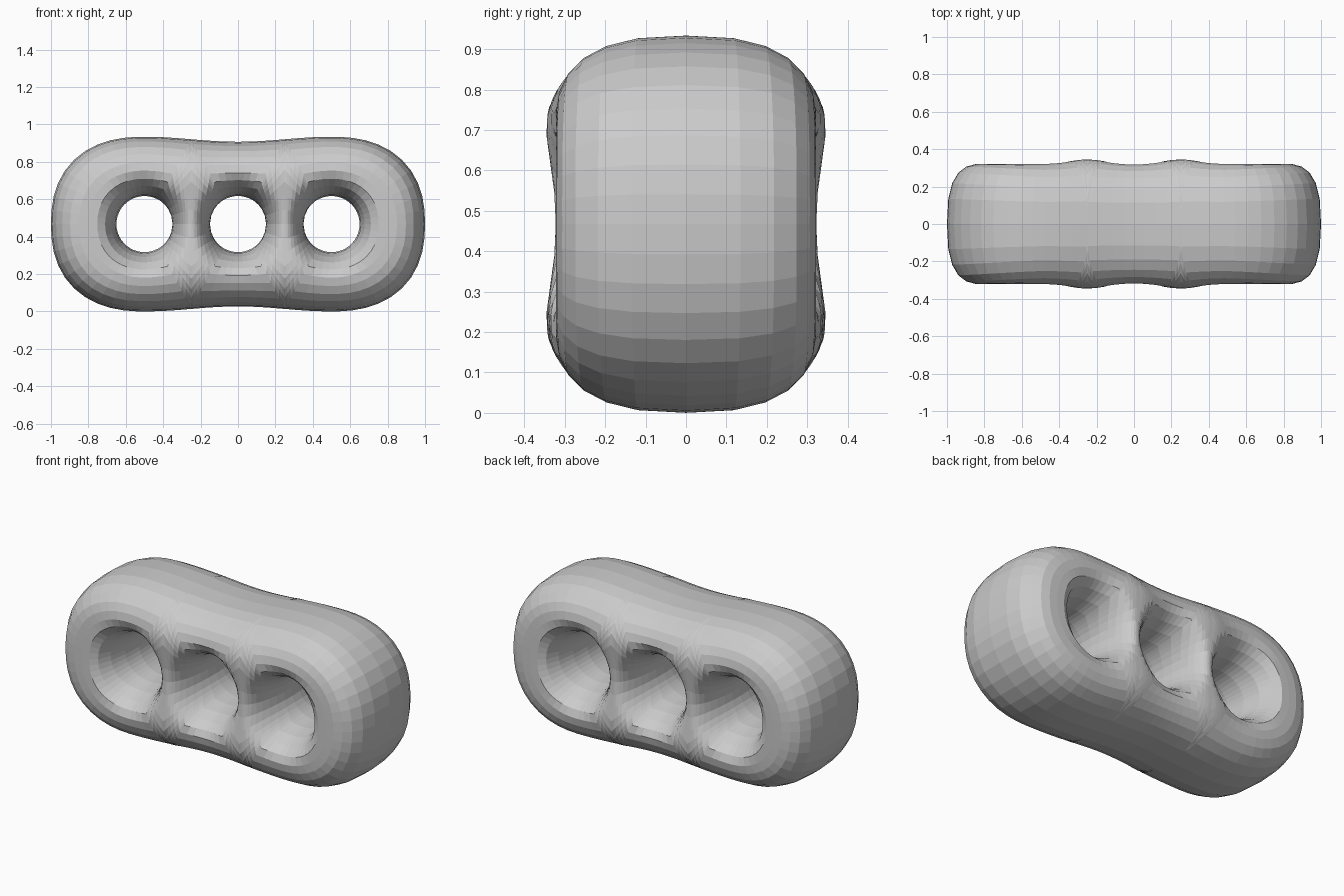
import bpy
import bmesh
from math import atan2, cos, sin, pi, exp, hypot

if "Cube" in bpy.data.objects:
    bpy.data.objects.remove(bpy.data.objects["Cube"])

MID = 0.467      # half height of the body
PITCH = 0.5      # distance between hole centres
THROAT = 0.15    # hole radius at its narrowest
BORDER = PITCH / 2
STEPS = 11


def half_height(x):
    """Body half height, slightly waisted in the middle."""
    return 0.4535 - 0.0135 * cos(2 * pi * x)


def inset(x, z):
    """Distance inwards from the outline, in the front plane."""
    x, z = abs(x), abs(z)
    if x <= PITCH:
        return half_height(x) - z
    n = 2.35
    reach = ((x - PITCH) / 0.5) ** n + (z / MID) ** n
    return (1 - reach ** (1 / n)) * MID


def rounding(u, p):
    u = min(max(u, 0), 1)
    return (1 - (1 - u) ** p) ** (1 / p)


def depth(x, z):
    """Half thickness of the body at a point of the front plane."""
    hole = min((-PITCH, 0, PITCH), key=lambda c: abs(x - c))
    dx = x - hole
    r = hypot(dx, z)
    flare = rounding((r - THROAT) / (0.1 + 0.04 * (z / r) ** 2), 2)
    end = max(abs(x) - PITCH, 0) / 0.5
    edge = rounding(max(inset(x, z), 0) / (0.22 - 0.06 * end), 2.6)
    bump = exp(-((abs(x) - BORDER) / 0.12) ** 2 - ((abs(z) - 0.24) / 0.12) ** 2)
    return (0.322 + 0.024 * bump) * flare * edge


def ray_end(cx, dx, dz, to_border):
    """Length of a ray from a hole centre to the cell border or the outline."""
    if to_border:
        return BORDER / abs(dx)
    low, high = THROAT, 1.0
    for _ in range(40):
        m = (low + high) / 2
        if inset(cx + m * dx, m * dz) > 0:
            low = m
        else:
            high = m
    return low


def outline_rays(start, stop, count):
    return [start + (stop - start) * i / count for i in range(count + 1)]


def border_rays(base, count):
    """Rays to a cell border, closer together towards its ends."""
    top = half_height(BORDER)
    return [base + atan2(top * sin(pi * (i / count - 0.5)), BORDER)
            for i in range(count + 1)]


def add_sector(bm, cx, angles, to_border, flip=1):
    """Faces from the hole throat to the cell edge, front and back."""
    for side in (-1, 1):
        rows = []
        for i, a in enumerate(angles):
            dx, dz = flip * cos(a), sin(a)
            end = ray_end(cx, dx, dz, to_border)
            at_corner = i in (0, len(angles) - 1)
            row = []
            for k in range(STEPS + 1):
                t = (1 - cos(pi * k / STEPS)) / 2
                r = THROAT + (end - THROAT) * t
                x, z = cx + r * dx, r * dz
                on_rim = k == 0 or (k == STEPS and (at_corner or not to_border))
                y = 0 if on_rim else depth(x, z) * side
                row.append(bm.verts.new((x, y, z + MID)))
            rows.append(row)
        for one, two in zip(rows, rows[1:]):
            for k in range(STEPS):
                bm.faces.new((one[k], one[k + 1], two[k + 1], two[k]))


corner = atan2(half_height(BORDER), BORDER)
bm = bmesh.new()

# Middle cell: a border on each side, outline above and below
for base in (0, pi):
    add_sector(bm, 0, border_rays(base, 18), True)
    add_sector(bm, 0, outline_rays(base + corner, base + pi - corner, 8), False)

# End cells: one border, the rest is outline
for flip in (1, -1):
    add_sector(bm, flip * PITCH, border_rays(pi, 18), True, flip)
    add_sector(bm, flip * PITCH, outline_rays(corner - pi, pi - corner, 28), False, flip)

bmesh.ops.remove_doubles(bm, verts=bm.verts[:], dist=0.0005)
bmesh.ops.recalc_face_normals(bm, faces=bm.faces[:])
mesh = bpy.data.meshes.new("three_hole_body")
bm.to_mesh(mesh)
bm.free()

# Plain grey material
grey = bpy.data.materials.new("plain grey")
grey.use_nodes = True
colour = (0.6, 0.6, 0.6, 1)
grey.diffuse_color = colour
grey.node_tree.nodes["Principled BSDF"].inputs["Base Color"].default_value = colour
mesh.materials.append(grey)

body = bpy.data.objects.new("three_hole_body", mesh)
bpy.context.collection.objects.link(body)
